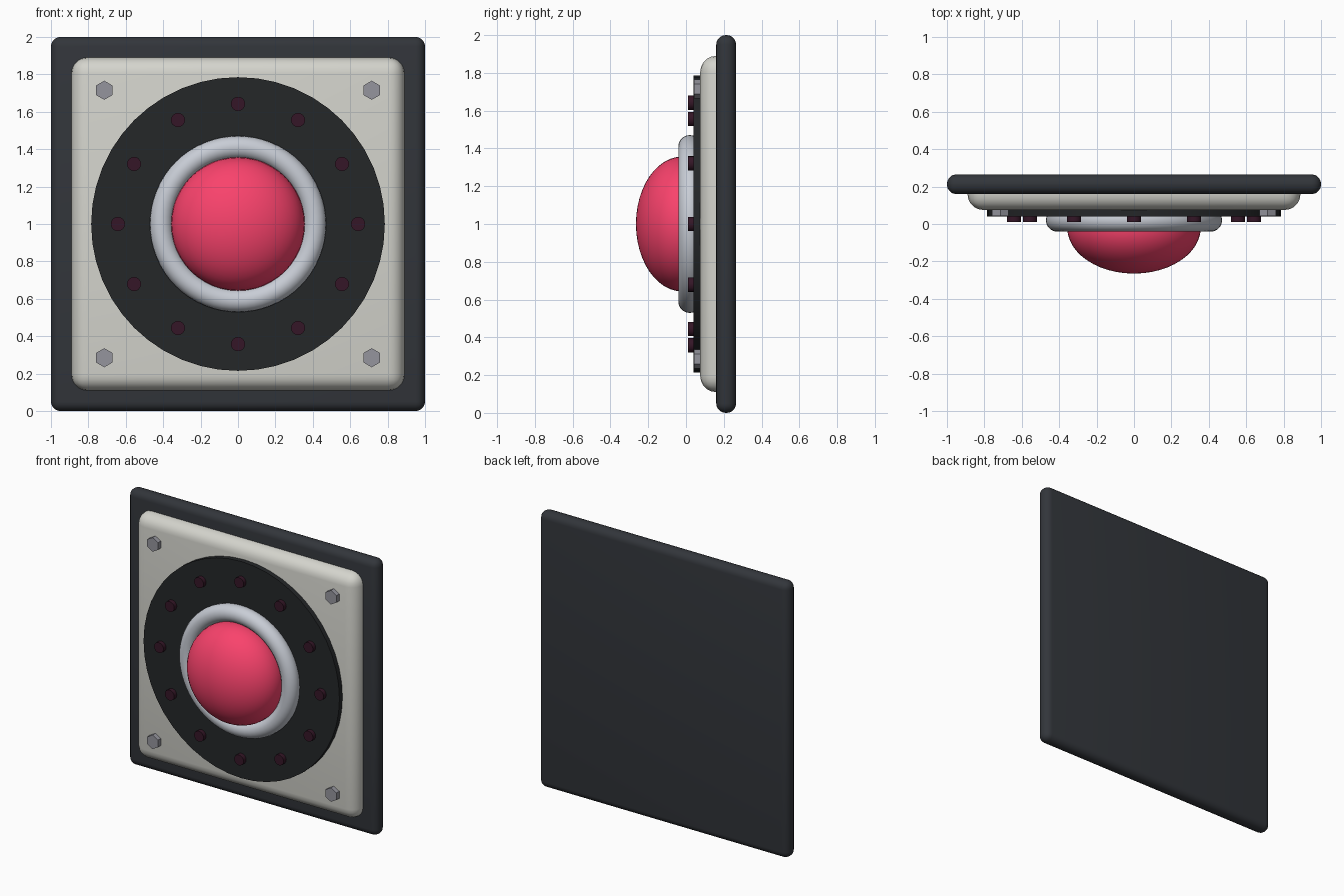
import bpy, math

if "Cube" in bpy.data.objects:
    bpy.data.objects.remove(bpy.data.objects["Cube"])

FACE = (math.pi / 2, 0, 0)   # turns an upright primitive to face -y


def material(name, rgb):
    m = bpy.data.materials.new(name)
    m.diffuse_color = (*rgb, 1)
    m.use_nodes = True
    m.node_tree.nodes["Principled BSDF"].inputs["Base Color"].default_value = m.diffuse_color
    return m


plate_dark = material("charcoal", (0.032, 0.036, 0.043))
disc_dark = material("black", (0.018, 0.020, 0.022))
cream = material("off_white", (0.66, 0.66, 0.61))
silver = material("silver", (0.58, 0.61, 0.67))
steel = material("steel", (0.30, 0.30, 0.34))
red = material("red", (0.95, 0.055, 0.15))
maroon = material("maroon", (0.035, 0.008, 0.02))


def finish(name, mat, angle=35):
    ob = bpy.context.object
    ob.name = name
    ob.data.materials.append(mat)
    bpy.ops.object.shade_smooth_by_angle(angle=math.radians(angle))
    return ob


def rounded_plate(name, width, y0, y1, radius, mat):
    bpy.ops.mesh.primitive_cube_add(size=1, location=(0, (y0 + y1) / 2, 1))
    ob = bpy.context.object
    ob.scale = (width, y1 - y0, width)
    bpy.ops.object.transform_apply(location=False, rotation=False, scale=True)
    bevel = ob.modifiers.new("rounding", 'BEVEL')
    bevel.width = radius
    bevel.segments = 5
    bpy.ops.object.modifier_apply(modifier=bevel.name)
    return finish(name, mat)


def peg(name, x, z, y0, y1, radius, sides, mat):
    bpy.ops.mesh.primitive_cylinder_add(vertices=sides, radius=radius, depth=y1 - y0,
                                        location=(x, (y0 + y1) / 2, z), rotation=FACE)
    return finish(name, mat)


# Square backing and raised panel
rounded_plate("back_plate", 2.0, 0.16, 0.265, 0.05, plate_dark)
rounded_plate("front_panel", 1.78, 0.075, 0.25, 0.085, cream)

# Round dark disc
peg("dark_disc", 0, 1, 0.04, 0.09, 0.785, 48, disc_dark)

# Silver collar around the button
bpy.ops.mesh.primitive_torus_add(major_radius=0.41, minor_radius=0.061, major_segments=64,
                                 minor_segments=20, location=(0, 0.02, 1), rotation=FACE)
finish("collar", silver)

# Domed button
bpy.ops.mesh.primitive_uv_sphere_add(segments=48, ring_count=24, radius=1,
                                     location=(0, -0.02, 1), rotation=FACE)
bpy.context.object.scale = (0.357, 0.357, 0.245)
bpy.ops.object.transform_apply(location=False, rotation=True, scale=True)
finish("dome_button", red)

# Ring of small indicator studs
for i in range(12):
    a = i * math.pi / 6
    peg(f"stud_{i + 1}", 0.642 * math.sin(a), 1 + 0.642 * math.cos(a),
        0.01, 0.05, 0.038, 16, maroon)

# Hexagonal corner bolts
for sx in (-1, 1):
    for sz in (-1, 1):
        side = "left" if sx < 0 else "right"
        level = "lower" if sz < 0 else "upper"
        peg(f"{level}_{side}_bolt", sx * 0.715, 1 + sz * 0.715, 0.043, 0.09, 0.051, 6, steel)
